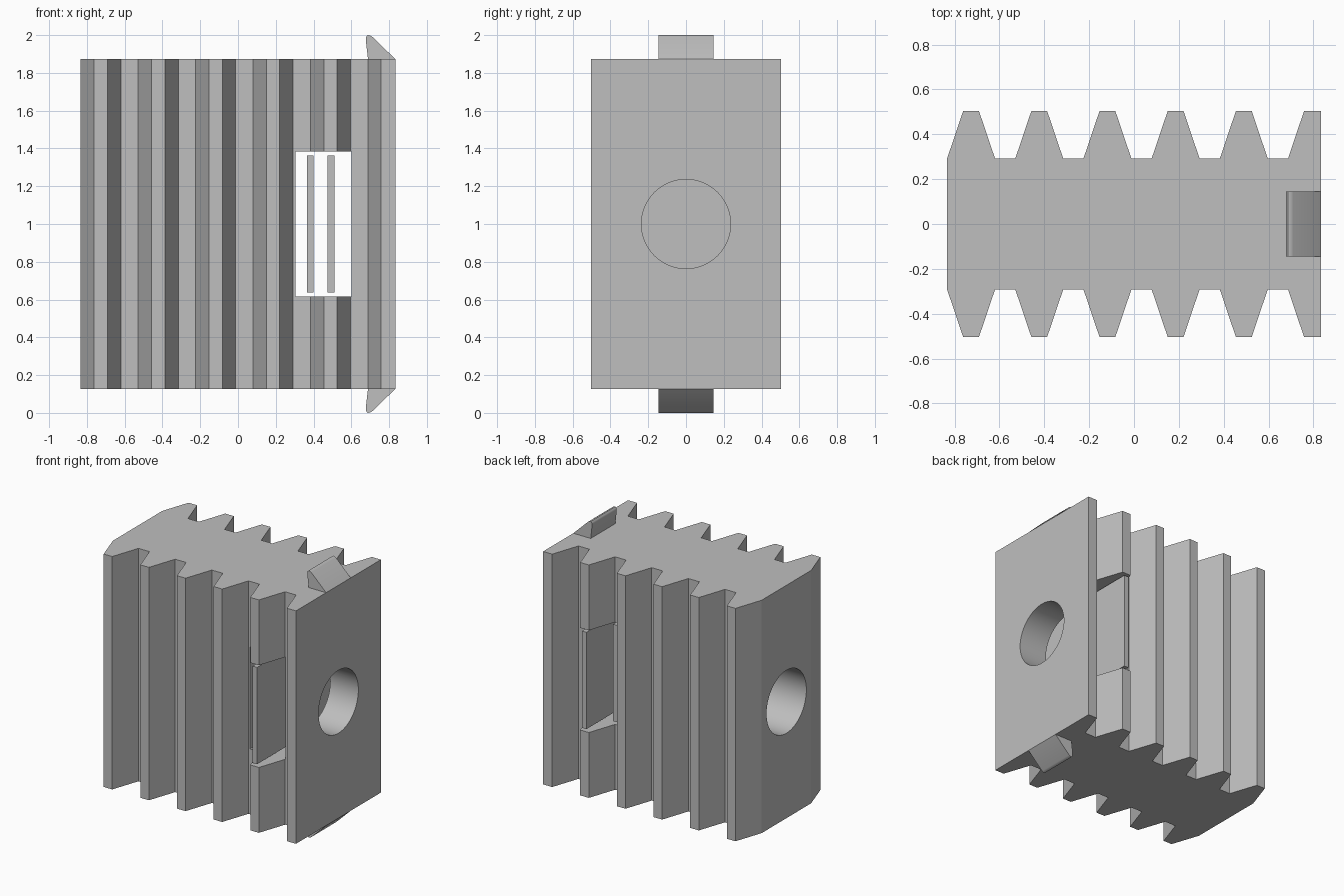
import bpy
import bmesh
import math

cube = bpy.data.objects.get("Cube")
if cube:
    bpy.data.objects.remove(cube, do_unlink=True)

grey = bpy.data.materials.new("plain_grey")
grey.use_nodes = True
GREY = (0.52, 0.52, 0.52, 1)
grey.diffuse_color = GREY
grey.node_tree.nodes["Principled BSDF"].inputs["Base Color"].default_value = GREY

BOTTOM, TOP = 0.127, 1.873
HALF, VALLEY = 0.503, 0.293     # half depth at tooth crests and valleys
END = 0.833


def extrude(name, points, offset):
    """Prism from a 3D outline pushed along an offset."""
    bm = bmesh.new()
    face = bm.faces.new([bm.verts.new(p) for p in points])
    out = bmesh.ops.extrude_face_region(bm, geom=[face])
    moved = [v for v in out["geom"] if isinstance(v, bmesh.types.BMVert)]
    bmesh.ops.translate(bm, verts=moved, vec=offset)
    bmesh.ops.recalc_face_normals(bm, faces=bm.faces)
    mesh = bpy.data.meshes.new(name)
    bm.to_mesh(mesh)
    bm.free()
    mesh.materials.append(grey)
    ob = bpy.data.objects.new(name, mesh)
    bpy.context.collection.objects.link(ob)
    return ob


def box(name, x0, x1, y, z0, z1):
    return extrude(name, [(x0, -y, z0), (x1, -y, z0), (x1, y, z0), (x0, y, z0)],
                   (0, 0, z1 - z0))


def select_only(ob):
    bpy.ops.object.select_all(action="DESELECT")
    ob.select_set(True)
    bpy.context.view_layer.objects.active = ob


def cut(ob, cutter):
    cutter.hide_render = True
    mod = ob.modifiers.new("cut", "BOOLEAN")
    mod.operation = "DIFFERENCE"
    mod.solver = "EXACT"
    mod.object = cutter
    select_only(ob)
    bpy.ops.object.modifier_apply(modifier=mod.name)
    bpy.data.objects.remove(cutter, do_unlink=True)


# Toothed body: one side of the outline, mirrored to the other
side = []
for i in range(6):
    crest = -0.762 + i * 0.304
    side += [(crest - 0.071, VALLEY), (crest, HALF)]
    if i < 5:
        side += [(crest + 0.071, HALF), (crest + 0.142, VALLEY)]
side.append((END, HALF))
outline = side + [(x, -y) for x, y in reversed(side)]
body = extrude("toothed_body", [(x, y, BOTTOM) for x, y in outline],
               (0, 0, TOP - BOTTOM))

# Round bore along the length
ring = [math.tau * i / 64 for i in range(64)]
bore = extrude("bore_cutter",
               [(-1, 0.236 * math.cos(a), 1 + 0.236 * math.sin(a)) for a in ring],
               (2, 0, 0))
cut(body, bore)

# Window through the depth
cut(body, box("window_cutter", 0.304, 0.6, 1, 0.617, 1.383))
select_only(body)
bpy.ops.object.shade_smooth_by_angle(angle=math.radians(15))

# Two loose plates standing in the window
box("inner_plate", 0.364, 0.4, VALLEY, 0.637, 1.363)
box("outer_plate", 0.474, 0.51, HALF, 0.637, 1.363)

# Catch hooks above and below the end wall
hook = [(END, 0), (0.71, 0.119), (0.7, 0.125), (0.687, 0.127), (0.68, 0.12),
        (0.677, 0.108), (0.678, 0.09), (0.688, 0)]
for name, base, sign in (("top_hook", TOP, 1), ("bottom_hook", BOTTOM, -1)):
    ob = extrude(name, [(x, -0.146, base + sign * h) for x, h in hook], (0, 0.292, 0))
    select_only(ob)
    bpy.ops.object.shade_smooth_by_angle(angle=math.radians(35))
